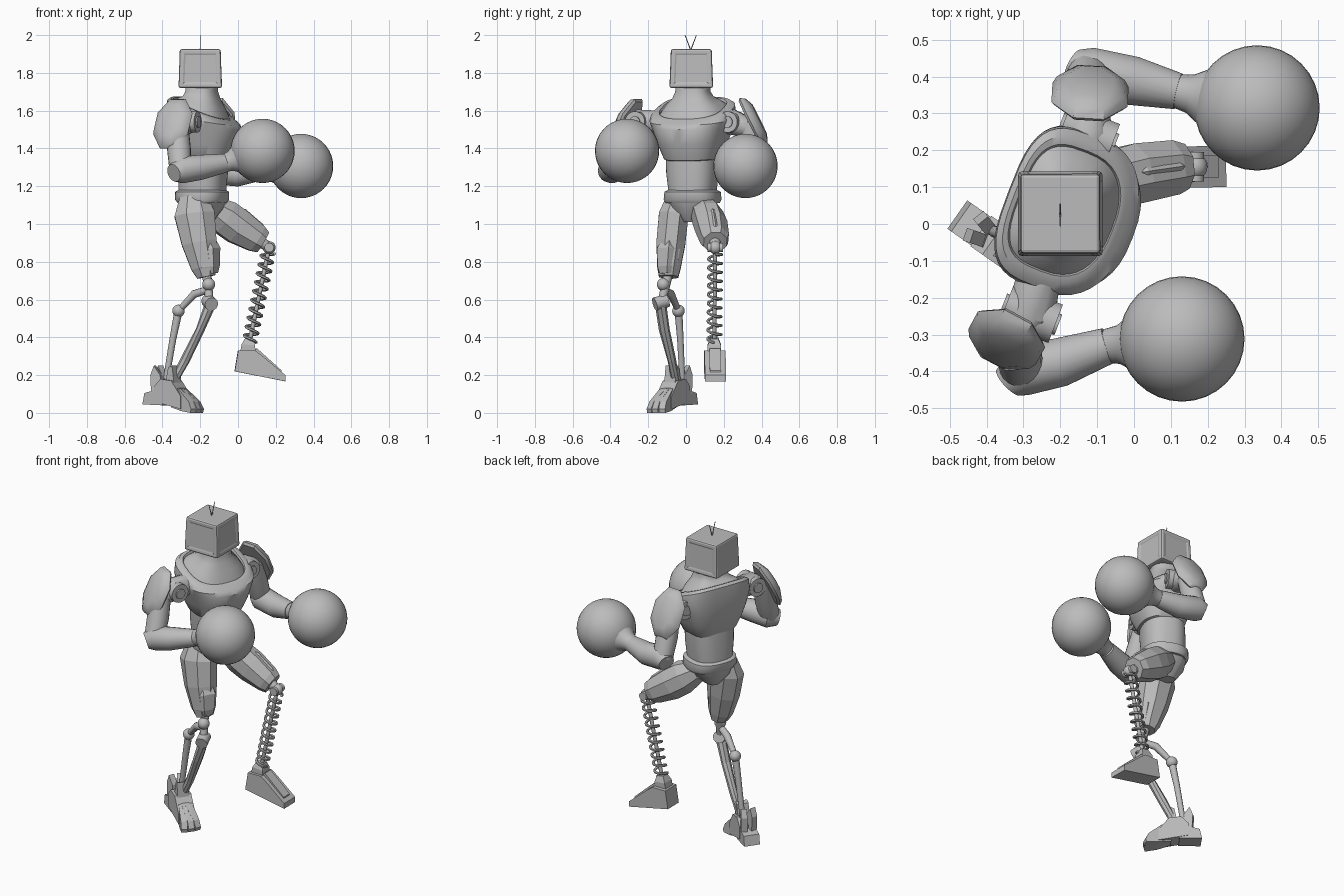
import bpy, bmesh, math
from mathutils import Vector, Matrix

if "Cube" in bpy.data.objects:
    bpy.data.objects.remove(bpy.data.objects["Cube"])

grey = bpy.data.materials.new("plain_grey")
grey.use_nodes = True
grey.diffuse_color = (.5, .5, .5, 1)
grey.node_tree.nodes["Principled BSDF"].inputs["Base Color"].default_value = (.5, .5, .5, 1)

UP = Vector((0, 0, 1))
FORWARD = Vector((1, 0, 0))
BODY_YAW = math.radians(-21)
BODY_CENTRE = Vector((-.19, .035, 0))


def finish(name, bm, smooth=True):
    """Turn a bmesh into a shaded, coloured object."""
    bmesh.ops.recalc_face_normals(bm, faces=bm.faces)
    mesh = bpy.data.meshes.new(name)
    bm.to_mesh(mesh)
    bm.free()
    mesh.materials.append(grey)
    obj = bpy.data.objects.new(name, mesh)
    bpy.context.collection.objects.link(obj)
    if smooth:
        bpy.ops.object.select_all(action="DESELECT")
        obj.select_set(True)
        bpy.context.view_layer.objects.active = obj
        bpy.ops.object.shade_smooth_by_angle(angle=math.radians(38))
    return obj


def skin(name, rings, smooth=True):
    """Join rings of points into a closed skin."""
    bm = bmesh.new()
    loops = [[bm.verts.new(p) for p in ring] for ring in rings]
    count = len(loops[0])
    for low, high in zip(loops, loops[1:]):
        for i in range(count):
            j = (i + 1) % count
            bm.faces.new((low[i], low[j], high[j], high[i]))
    bm.faces.new(loops[0][::-1])
    bm.faces.new(loops[-1])
    return finish(name, bm, smooth)


def limb(name, points, radii, sides=20, ref=UP, smooth=True):
    """Tube through points; each radius is a number or a (side, up) pair."""
    points = [Vector(p) for p in points]
    rings = []
    for i, (point, radius) in enumerate(zip(points, radii)):
        along = (points[min(i + 1, len(points) - 1)] - points[max(i - 1, 0)]).normalized()
        guide = FORWARD if abs(along.dot(ref)) > .97 else ref
        side = guide.cross(along).normalized()
        top = along.cross(side)
        wide, tall = radius if isinstance(radius, tuple) else (radius, radius)
        turns = [math.tau * (k + .5) / sides for k in range(sides)]
        rings.append([point + side * wide * math.cos(a) + top * tall * math.sin(a) for a in turns])
    return skin(name, rings, smooth)


def trunk(name, sections, sides=40, back_power=.8):
    """Stacked body rings: height, front, back, half width, forward tilt."""
    turn = Matrix.Rotation(BODY_YAW, 3, "Z")
    rings = []
    for z, front, back, width, tilt in sections:
        ring = []
        for k in range(sides):
            a = math.tau * k / sides
            c, s = math.cos(a), math.sin(a)
            power = .8 if c > 0 else back_power
            f = math.copysign(abs(c) ** power, c) * (front if c > 0 else back)
            w = math.copysign(abs(s) ** power, s) * width
            ring.append(BODY_CENTRE + turn @ Vector((f, w, z - tilt * f)))
        rings.append(ring)
    return skin(name, rings)


def ball(name, centre, radius):
    bm = bmesh.new()
    bmesh.ops.create_uvsphere(bm, u_segments=32, v_segments=20, radius=radius,
                              matrix=Matrix.Translation(centre))
    return finish(name, bm)


def prism(name, profile, half, origin, yaw=0, tip=1):
    """Side profile (forward, height) made solid; tip scales the front width."""
    place = Matrix.Translation(origin) @ Matrix.Rotation(math.radians(yaw), 4, "Z")
    reach = max(p[0] for p in profile)
    rings = []
    for side in (-1, 1):
        rings.append([place @ Vector((d, side * half * (tip if d > reach * .7 else 1), z))
                      for d, z in profile])
    return skin(name, rings, False)


# Torso, collar and neck in one lathe-like skin
trunk("chest", [
    (1.33, .11, .1, .12, 0), (1.35, .145, .115, .145, .1), (1.42, .185, .135, .175, 0),
    (1.5, .2, .15, .205, 0), (1.56, .188, .16, .225, .2), (1.6, .168, .157, .218, .4),
    (1.615, .155, .142, .195, .42), (1.615, .142, .13, .175, .42), (1.603, .138, .126, .17, .42),
    (1.64, .115, .112, .14, .25), (1.668, .092, .092, .106, .1), (1.7, .08, .08, .09, 0),
    (1.74, .078, .078, .088, 0)], back_power=.62)
trunk("abdomen", [(1.38, .13, .11, .138, 0), (1.27, .13, .118, .135, 0), (1.15, .12, .12, .12, 0)])
trunk("belt", [(1.18, .12, .12, .125, 0), (1.17, .135, .135, .145, 0),
               (1.13, .135, .135, .15, 0), (1.11, .12, .12, .14, 0)])
trunk("pelvis", [(1.13, .125, .125, .14, 0), (1.08, .11, .12, .11, 0), (1.01, .06, .07, .04, 0)], 12)

# Boxy television head with shallow panels on the face and sides
bm = bmesh.new()
bmesh.ops.create_cube(bm, matrix=Matrix.Translation((-.2, .028, 1.823))
                      @ Matrix.Diagonal((.23, .23, .205, 1)))
for v in bm.verts:
    if v.co.z > 1.9:
        v.co.x = -.2 + (v.co.x + .2) * .94
        v.co.y = .028 + (v.co.y - .028) * .94
panels = [f for f in bm.faces if f.normal.x > .8 or abs(f.normal.y) > .8]
bmesh.ops.inset_individual(bm, faces=panels, thickness=.032)
bmesh.ops.inset_individual(bm, faces=panels, thickness=.012, depth=-.004)
outer = [e for e in bm.edges if e.calc_length() > .18]
bmesh.ops.bevel(bm, geom=outer, offset=.01, segments=2, affect="EDGES", profile=.5)
finish("head", bm, False)
for tag, y in (("right", -.005), ("left", .055)):
    limb(tag + "_antenna", [(-.2, .025, 1.92), (-.2, y, 2)], [.003, .002], 6)

# Arms: shoulder joint, pad, upper arm, forearm and round glove
arms = {
    "right": dict(root=(-.255, -.13, 1.54), shoulder=(-.28, -.245, 1.54), arm=(-.32, -.3, 1.51),
                  elbow=(-.305, -.397, 1.285), heel=(-.34, -.43, 1.27), mid=(-.2, -.375, 1.3),
                  wrist=(-.07, -.33, 1.322), glove=(.13, -.312, 1.387),
                  pad=(-.34, -.3, 1.525), out=(-.4, -.75, .42)),
    "left": dict(root=(-.15, .18, 1.54), shoulder=(-.125, .245, 1.54), arm=(-.12, .32, 1.51),
                 elbow=(-.125, .41, 1.28), heel=(-.165, .43, 1.265), mid=(.0, .388, 1.265),
                 wrist=(.12, .36, 1.28), glove=(.334, .315, 1.307),
                 pad=(-.12, .34, 1.53), out=(.05, .85, .42)),
}
ahead = Matrix.Rotation(BODY_YAW, 3, "Z") @ FORWARD
for tag, a in arms.items():
    a = {part: Vector(place) for part, place in a.items()}
    limb(tag + "_shoulder_link", [a["root"], a["shoulder"], a["arm"]], [.06, .068, .055], 16)
    for part, reach, radius in (("disc", .072, .056), ("hub", .08, .03)):
        limb(f"{tag}_shoulder_{part}", [a["shoulder"] - ahead * reach, a["shoulder"] + ahead * reach],
             [radius, radius], 24)
    limb(tag + "_upper_arm", [a["arm"] + UP * .03, a["arm"].lerp(a["elbow"], .5), a["elbow"]],
         [.055, .063, .058])
    limb(tag + "_forearm", [a["heel"], a["elbow"], a["mid"], a["wrist"]], [.048, .071, .067, .05])
    grip = a["glove"] - a["wrist"]
    limb(tag + "_glove_cuff", [a["wrist"] + grip * t for t in (-.02, .15, .35, .55)],
         [.046, .053, .08, .12], 32)
    ball(tag + "_glove", a["glove"], .17)
    out = a["out"].normalized()
    limb(tag + "_shoulder_pad", [a["pad"] + out * d for d in (0, .012, .035, .055)],
         [(.1, .145), (.112, .158), (.1, .143), (.065, .095)], 8)

# Left leg: raised thigh, knee ball and spring shin
limb("left_thigh", [(-.15, .09, 1.09), (-.07, .115, 1.035), (0, .135, .985), (.1, .152, .922), (.132, .155, .903)],
     [.07, (.085, .1), (.088, .1), (.08, .08), (.066, .066)], 8, smooth=False)
limb("left_thigh_plate", [(-.04, .13, 1.035), (0, .137, 1.01), (.1, .152, .95), (.125, .155, .93)],
     [.06, (.06, .08), (.045, .06), .04], 6, smooth=False)
knee, ankle = Vector((.165, .155, .875)), Vector((.06, .15, .37))
limb("left_knee_link", [(.1, .152, .92), knee], [.035, .025], 12)
limb("left_knee_pin", [knee - Vector((0, .04, 0)), knee + Vector((0, .04, 0))], [.025, .025], 16)
ball("left_knee_ball", knee, .034)
limb("left_shin_rod", [knee, ankle], [.011, .011], 10)
axis = (ankle - knee).normalized()
across = axis.cross(Vector((0, 1, 0)))
coil, steps, turns = [], 200, 10
for i in range(steps + 1):
    a = math.tau * turns * i / steps
    spot = knee.lerp(ankle, .05 + .93 * i / steps)
    coil.append(spot + .035 * (across * math.cos(a) + Vector((0, math.sin(a), 0))))
limb("left_shin_spring", coil, [.008] * len(coil), 6, ref=axis)
limb("left_ankle", [(.052, .15, .31), (.055, .15, .36), (.06, .15, .395)],
     [(.05, .06), (.05, .05), (.03, .03)], 4, FORWARD, False)
prism("left_foot", [(-.018, .22), (0, .33), (.09, .33), (.13, .3), (.25, .2), (.25, .167)],
      .056, (0, .152, 0), 1)
prism("left_foot_ridge", [(.04, .3), (.1, .342), (.23, .225), (.23, .2)], .03, (0, .152, 0), 1)

# Right leg: standing thigh, knee joints, shin and rear strut
limb("right_thigh", [(-.235, -.045, 1.14), (-.23, -.065, 1.05), (-.205, -.08, .9), (-.178, -.09, .77), (-.168, -.092, .72)],
     [(.06, .08), (.085, .115), (.083, .1), (.067, .075), (.055, .052)], 8, FORWARD, False)
limb("right_thigh_cuff", [(-.185, -.09, .9), (-.172, -.093, .86), (-.16, -.1, .77), (-.155, -.1, .735)],
     [(.05, .07), (.07, .08), (.06, .064), (.045, .05)], 6, FORWARD, False)
limb("right_knee_link", [(-.165, -.095, .73), (-.15, -.13, .58)], [.025, .022], 12)
ball("right_knee_ball", (-.155, -.12, .68), .034)
limb("right_knee_pin", [(-.16, -.1, .595), (-.14, -.165, .575)], [.036, .036], 16)
limb("right_shin", [(-.145, -.135, .58), (-.2, -.115, .44), (-.28, -.075, .28), (-.34, -.055, .17)],
     [.03, (.03, .022), (.022, .026), .022], 8, smooth=False)
limb("right_strut_arm", [(-.165, -.115, .65), (-.23, -.08, .63), (-.315, -.04, .54)], [.02, .022, .016], 10)
ball("right_strut_ball", (-.315, -.04, .54), .033)
limb("right_strut", [(-.315, -.04, .54), (-.345, -.03, .39), (-.38, -.02, .18)], [.022, .018, .016], 10)

# Right foot: ankle block, spread toes, guard and heel
FOOT = Vector((-.35, -.065, 0))
HEADING = -35
prism("right_foot_body", [(-.08, .06), (-.08, .14), (-.04, .18), (.03, .17), (.09, .09), (.09, .02)],
      .05, FOOT, HEADING)
prism("right_foot_guard", [(-.02, .15), (.0, .24), (.025, .25), (.04, .14)], .035, FOOT, HEADING)
for tag, swing in (("inner", 14), ("middle", 0), ("outer", -14)):
    prism(f"right_{tag}_toe", [(.02, .03), (.03, .14), (.08, .125), (.155, .06), (.175, .02), (.17, 0), (.1, .01)],
          .024, FOOT, HEADING + swing, .75)
prism("right_heel", [(-.158, .045), (-.145, .105), (-.08, .12), (-.03, .14), (-.03, .04)],
      .047, FOOT, HEADING)
for tag, swing in (("inner", 16), ("outer", -16)):
    prism(f"right_{tag}_heel_fin", [(-.11, .1), (-.115, .2), (-.095, .25), (-.06, .2), (-.05, .1)],
          .018, FOOT, HEADING + swing)
